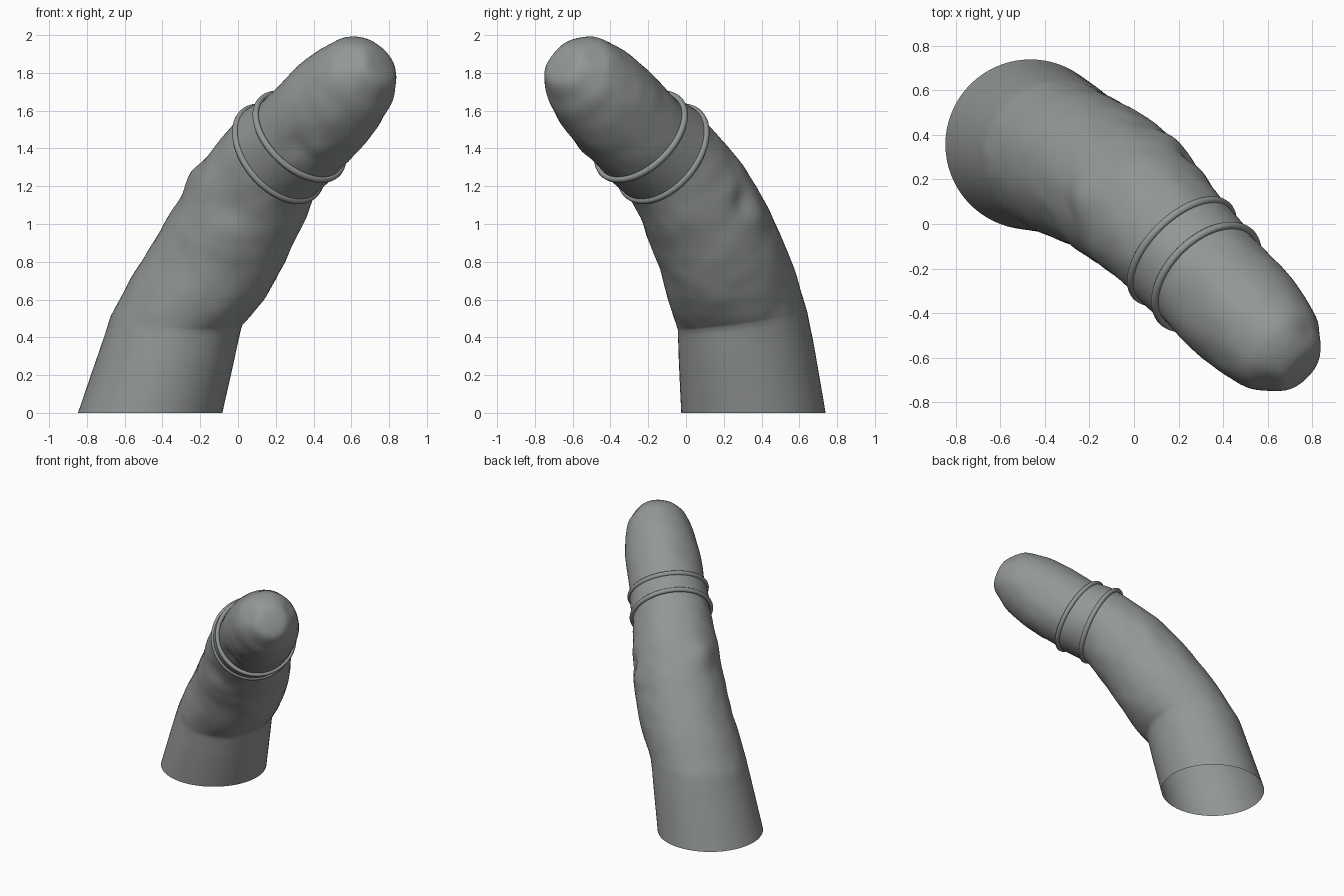
import bpy, bmesh, math
from mathutils import Vector, noise

if "Cube" in bpy.data.objects:
    bpy.data.objects.remove(bpy.data.objects["Cube"])

SEGS = 72
stone = bpy.data.materials.new("grey_stone")
stone.use_nodes = True
GREY = (0.29, 0.31, 0.30, 1)
stone.diffuse_color = GREY
stone.node_tree.nodes["Principled BSDF"].inputs["Base Color"].default_value = GREY


def circle(centre, normal, radius):
    """Points of a circle facing along the normal."""
    n = Vector(normal).normalized()
    side = n.cross(Vector((1, -1, -2))).normalized()
    up = side.cross(n)
    angles = [math.tau * i / SEGS for i in range(SEGS)]
    return [Vector(centre) + radius * (side * math.cos(a) + up * math.sin(a)) for a in angles]


def loft(name, rings, closed=False, angle=35):
    """Skin a list of rings: a closed loop, or a tube open at its start."""
    bm = bmesh.new()
    loops = [[bm.verts.new(p) for p in ring] for ring in rings]
    pairs = list(zip(loops, loops[1:]))
    if closed:
        pairs.append((loops[-1], loops[0]))
    for a, b in pairs:
        for i in range(SEGS):
            j = (i + 1) % SEGS
            bm.faces.new((a[i], a[j], b[j], b[i]))
    if not closed:
        bm.faces.new(loops[-1])
    bmesh.ops.recalc_face_normals(bm, faces=bm.faces)
    mesh = bpy.data.meshes.new(name)
    bm.to_mesh(mesh)
    bm.free()
    mesh.materials.append(stone)
    obj = bpy.data.objects.new(name, mesh)
    bpy.context.collection.objects.link(obj)
    bpy.ops.object.select_all(action="DESELECT")
    obj.select_set(True)
    bpy.context.view_layer.objects.active = obj
    bpy.ops.object.shade_smooth_by_angle(angle=math.radians(angle))


def spline(a, b, c, d, t):
    return 0.5 * (2 * b + (c - a) * t + (2 * a - 5 * b + 4 * c - d) * t * t
                  + (3 * b - a - 3 * c + d) * t ** 3)


# Sections of the bent shaft: centre, facing, radius
sections = [
    ((-0.465, 0.357, 0), (0, 0, 1), 0.382),
    ((-0.325, 0.30, 0.49), (0.06, -0.14, 1), 0.348),
    ((-0.115, 0.19, 0.82), (0.4, -0.36, 0.85), 0.334),
    ((0.055, 0.05, 1.12), (0.48, -0.48, 0.75), 0.313),
    ((0.215, -0.12, 1.37), (0.6, -0.6, 0.53), 0.28),
    ((0.33, -0.24, 1.465), (0.6, -0.6, 0.53), 0.272),
    ((0.495, -0.41, 1.635), (0.6, -0.58, 0.5), 0.27),
    ((0.63, -0.54, 1.765), (0.62, -0.57, 0.45), 0.235),
    ((0.69, -0.598, 1.82), (0.63, -0.57, 0.42), 0.19),
    ((0.745, -0.65, 1.85), (0.63, -0.57, 0.42), 0.115),
    ((0.757, -0.662, 1.857), (0.63, -0.57, 0.42), 0.015),
]
data = [(Vector(c), Vector(n).normalized(), r) for c, n, r in sections]

# Lumps and hollows: place, reach, height
lumps = [
    ((-0.22, 0.12, 1.25), 0.10, 0.025), ((-0.12, -0.12, 1.20), 0.09, 0.02),
    ((-0.25, 0.10, 1.08), 0.07, -0.015), ((-0.02, -0.22, 1.08), 0.09, -0.02),
    ((0.25, 0.30, 1.12), 0.06, -0.02), ((0.18, 0.40, 1.05), 0.09, 0.015),
    ((0.33, -0.50, 1.43), 0.07, -0.02), ((0.42, -0.52, 1.42), 0.05, 0.02),
    ((0.76, -0.48, 1.88), 0.05, -0.015), ((0.60, -0.70, 1.88), 0.06, -0.015),
]


def weather(point, centre):
    """Push a surface point in or out for a hand-carved look."""
    out = (point - centre).normalized()
    push = 0.008 * noise.noise(point * 4) + 0.004 * noise.noise(point * 10)
    for place, reach, height in lumps:
        push += height * math.exp(-((point - Vector(place)).length / reach) ** 2)
    return point + out * push


# Base: straight tapering stump, open underneath
STEPS = 14
rings = []
for k in range(STEPS):
    t = k / STEPS
    c, n, r = (a * (1 - t) + b * t for a, b in zip(data[0], data[1]))
    rings.append([p.lerp(weather(p, c), t ** 4) for p in circle(c, n, r)])

# Shaft and blunt tip: smooth curve through the remaining sections
for i in range(1, len(data) - 1):
    before = data[max(i - 1, 1)]
    after = data[min(i + 2, len(data) - 1)]
    steps = STEPS if i < 7 else 5
    for k in range(steps):
        c, n, r = (spline(before[j], data[i][j], data[i + 1][j], after[j], k / steps)
                   for j in range(3))
        rings.append([weather(p, c) for p in circle(c, n, r)])
rings.append(circle(*data[-1]))
loft("bent_shaft", rings)

# Band around the shaft, its two edges tilted slightly apart
edges = {
    "lower": (Vector((0.215, -0.122, 1.372)), Vector((0.6, -0.6, 0.5)).normalized(), 0.29),
    "upper": (Vector((0.325, -0.238, 1.462)), Vector((0.57, -0.57, 0.59)).normalized(), 0.282),
}
lower, upper = edges["lower"], edges["upper"]
loft("ring_band", [circle(c, n, r) for c, n, r in (
    (*lower[:2], 0.255), lower, upper, (*upper[:2], 0.255))], closed=True)

# Rounded lip on each edge
for name, (centre, axis, radius) in edges.items():
    lip = []
    for k in range(12):
        a = math.tau * k / 12
        lip.append(circle(centre + axis * (0.018 * math.cos(a)), axis,
                          radius + 0.016 * math.sin(a)))
    loft("ring_" + name + "_lip", lip, closed=True, angle=50)
